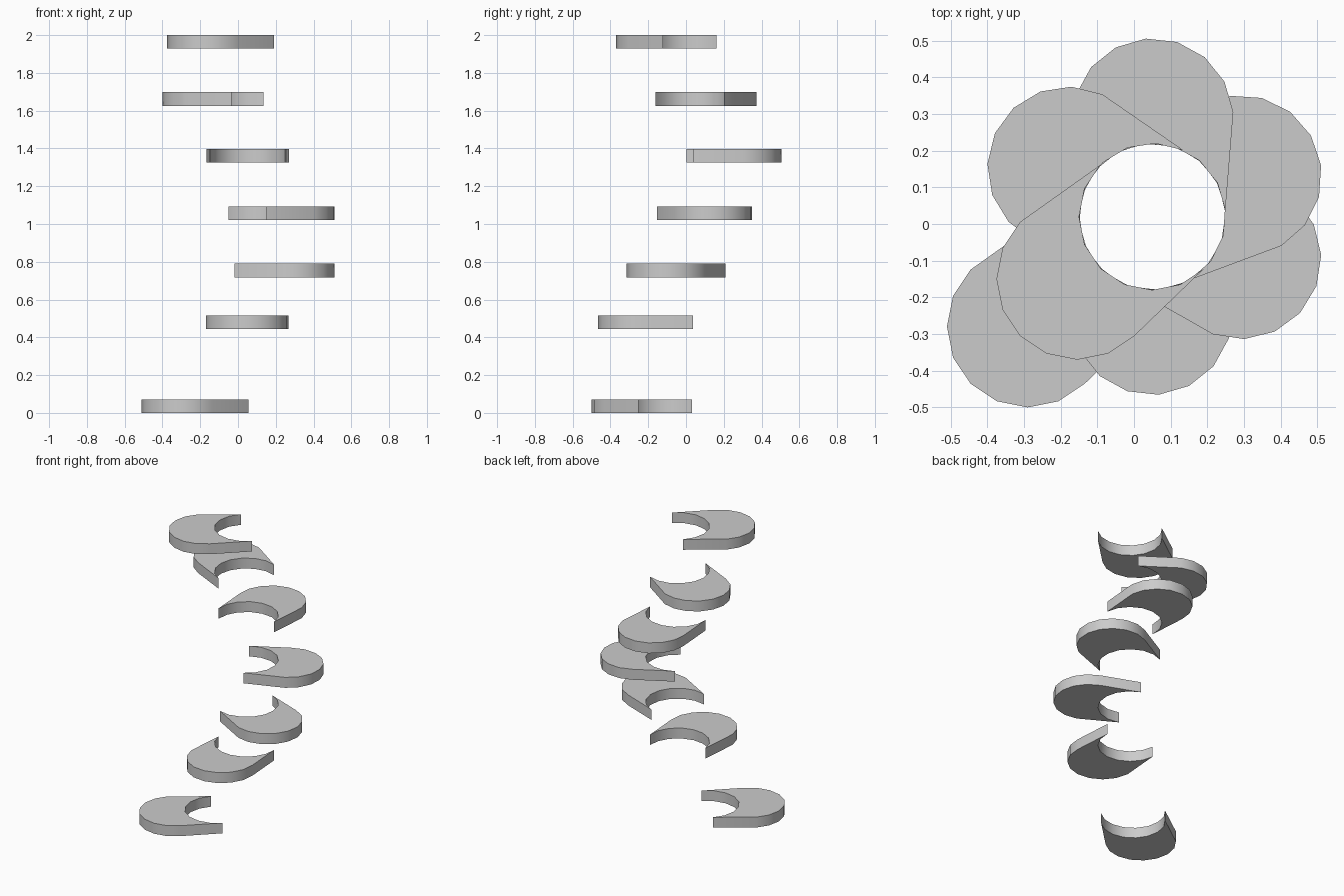
import bpy, bmesh
from math import sin, cos, radians, pi

if "Cube" in bpy.data.objects:
    bpy.data.objects.remove(bpy.data.objects["Cube"])

THICK = 0.072
R_OUT, R_IN = 0.22, 0.20          # rounded outer end, concave inner edge
OFFSET = (-0.205, -0.17)          # outer arc centre relative to the spiral axis
SEG = 8                           # segments per half circle


def arc(cx, cy, r):
    return [(cx + r * cos(radians(135) + pi * i / SEG),
             cy + r * sin(radians(135) + pi * i / SEG)) for i in range(SEG + 1)]


def make_step(name, x, y, z_top, angle):
    # crescent outline: outer half circle, then inner half circle reversed
    outline = arc(*OFFSET, R_OUT) + arc(0, 0, R_IN)[::-1]
    bm = bmesh.new()
    face = bm.faces.new([bm.verts.new((px, py, -THICK)) for px, py in outline])
    res = bmesh.ops.extrude_face_region(bm, geom=[face])
    top = [g for g in res["geom"] if isinstance(g, bmesh.types.BMVert)]
    bmesh.ops.translate(bm, verts=top, vec=(0, 0, THICK))
    bmesh.ops.recalc_face_normals(bm, faces=bm.faces)
    mesh = bpy.data.meshes.new(name)
    bm.to_mesh(mesh)
    bm.free()
    ob = bpy.data.objects.new(name, mesh)
    bpy.context.collection.objects.link(ob)
    ob.location = (x, y, z_top)
    ob.rotation_euler.z = radians(angle)
    bpy.ops.object.select_all(action='DESELECT')
    ob.select_set(True)
    bpy.context.view_layer.objects.active = ob
    bpy.ops.object.shade_smooth_by_angle(angle=radians(30))


# lowest step sits slightly outside the spiral
make_step("bottom_step", -0.085, -0.11, THICK, 0)

# spiral steps: top height and turn about the axis
for i, (z, a) in enumerate([(0.516, 50), (0.79, 115), (1.093, 165),
                            (1.398, 230), (1.698, 290), (2.0, 0)], 1):
    make_step(f"spiral_step_{i}", 0.05, 0.02, z, a)
